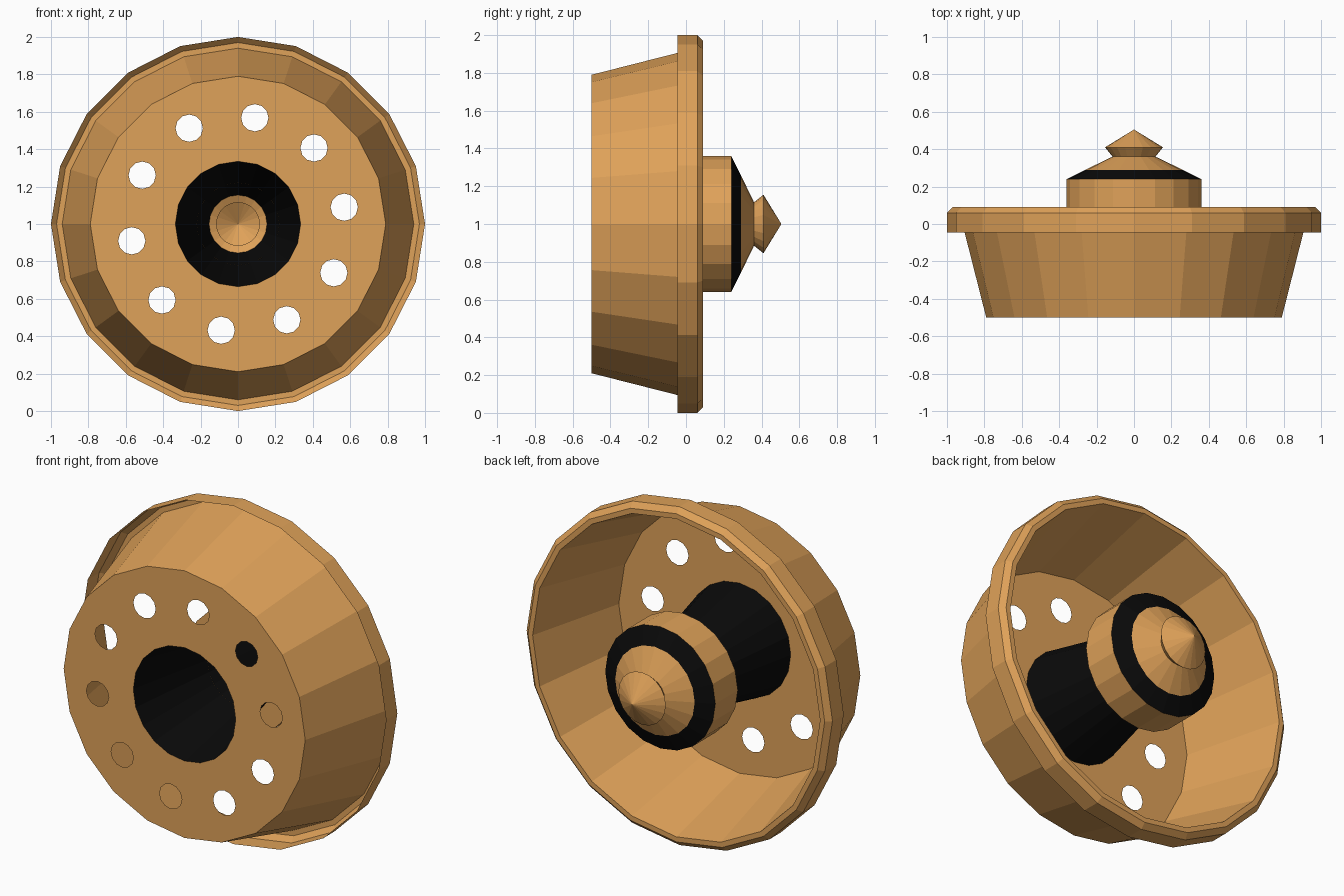
import bpy, bmesh, math

cube = bpy.data.objects.get("Cube")
if cube:
    bpy.data.objects.remove(cube)

SIDES = 20
FRONT = -0.5   # front plate position along y


def material(name, colour):
    m = bpy.data.materials.new(name)
    m.use_nodes = True
    m.diffuse_color = colour
    m.node_tree.nodes["Principled BSDF"].inputs["Base Color"].default_value = colour
    return m


tan = material("warm_tan", (0.74, 0.36, 0.1, 1))
black = material("black", (0.003, 0.003, 0.003, 1))


def ring(bm, r, y, n=SIDES, cx=0, cz=1):
    """Circle of vertices facing along y."""
    steps = [math.tau * i / n for i in range(n)]
    return [bm.verts.new((cx + r * math.cos(a), y, cz + r * math.sin(a))) for a in steps]


def finish(bm, name, mats):
    mesh = bpy.data.meshes.new(name)
    bm.to_mesh(mesh)
    bm.free()
    for m in mats:
        mesh.materials.append(m)
    obj = bpy.data.objects.new(name, mesh)
    bpy.context.collection.objects.link(obj)
    return obj


def lathe(name, profile, mats, bands=()):
    """Turn (radius, y) points about the y axis; bands use the second material."""
    bm = bmesh.new()
    rows = [ring(bm, r, y) if r else [bm.verts.new((0, y, 1))] * SIDES for r, y in profile]
    for k, (a, b) in enumerate(zip(rows, rows[1:])):
        for i in range(SIDES):
            j = (i + 1) % SIDES
            corners = dict.fromkeys((a[i], b[i], b[j], a[j]))
            bm.faces.new(list(corners)).material_index = int(k in bands)
    bmesh.ops.recalc_face_normals(bm, faces=bm.faces)
    return finish(bm, name, mats)


# Flared bowl with a folded-over rim, open at the front
lathe("bowl_and_rim", [(0.79, FRONT), (0.94, 0.09), (0.97, 0.09), (1, 0.06), (1, -0.045)], [tan])

# Tapered inner funnel
lathe("funnel", [(0.335, FRONT), (0.155, 0.34)], [black])

# Hub with dark band and pointed knob
lathe("hub_and_knob", [(0.221, 0.03), (0.36, 0.03), (0.36, 0.24), (0.26, 0.29),
                       (0.115, 0.36), (0.155, 0.41), (0, 0.505)], [tan, black], bands=(2,))

# Front plate with a central opening and a circle of round holes
bm = bmesh.new()
loops = [ring(bm, 0.79, FRONT), ring(bm, 0.335, FRONT)]
for i in range(10):
    a = math.radians(9 + 36 * i)
    loops.append(ring(bm, 0.073, FRONT, 12, 0.575 * math.cos(a), 1 + 0.575 * math.sin(a)))
edges = [bm.edges.new((l[i - 1], l[i])) for l in loops for i in range(len(l))]
bmesh.ops.triangle_fill(bm, edges=edges, use_beauty=True, normal=(0, -1, 0))
finish(bm, "front_plate", [tan])
